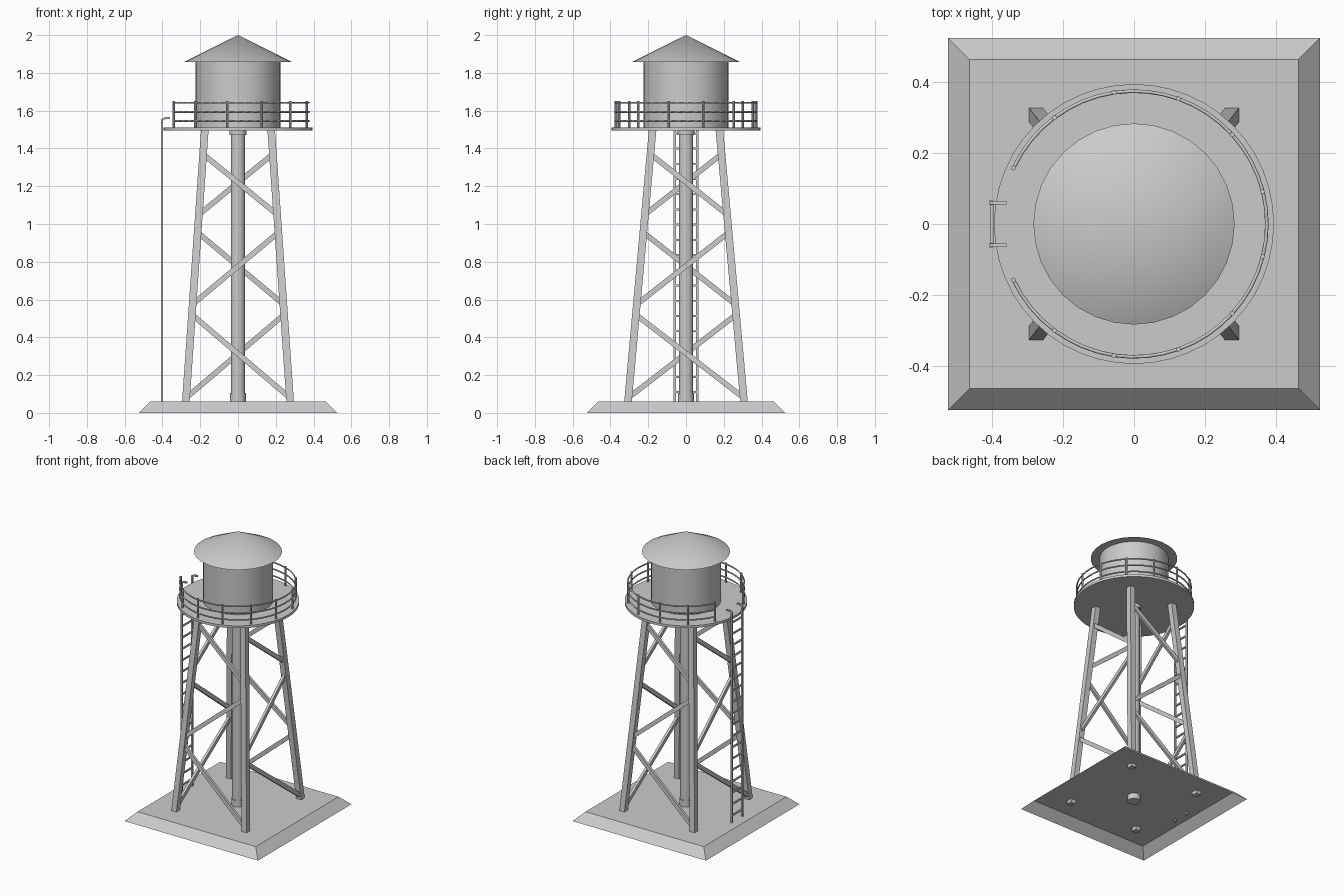
import bpy, bmesh, math
from mathutils import Vector, Matrix

cube = bpy.data.objects.get("Cube")
if cube:
    bpy.data.objects.remove(cube, do_unlink=True)


def finish(bm, name, smooth=False):
    mesh = bpy.data.meshes.new(name)
    bm.to_mesh(mesh)
    bm.free()
    obj = bpy.data.objects.new(name, mesh)
    bpy.context.collection.objects.link(obj)
    if smooth:
        bpy.ops.object.select_all(action='DESELECT')
        obj.select_set(True)
        bpy.context.view_layer.objects.active = obj
        bpy.ops.object.shade_smooth_by_angle(angle=math.radians(40))
    return obj


def add_cone(bm, r1, r2, z1, z2, sides=32, x=0, y=0, turn=0):
    mat = Matrix.Translation((x, y, (z1 + z2) / 2)) @ Matrix.Rotation(turn, 4, 'Z')
    bmesh.ops.create_cone(bm, cap_ends=True, segments=sides, radius1=r1,
                          radius2=r2, depth=z2 - z1, matrix=mat)


def round_part(name, *stages):
    bm = bmesh.new()
    for stage in stages:
        add_cone(bm, *stage)
    return finish(bm, name, True)


def add_bar(bm, a, b, width, depth, side):
    # Box from a to b; depth runs along the side direction
    a, b, side = Vector(a), Vector(b), Vector(side)
    along = (b - a).normalized()
    side = (side - along * side.dot(along)).normalized()
    across = side.cross(along)
    rot = Matrix((across, side, along)).transposed().to_4x4()
    size = Matrix.Diagonal((width, depth, (b - a).length, 1))
    bmesh.ops.create_cube(bm, size=1, matrix=Matrix.Translation((a + b) / 2) @ rot @ size)


def tube(name, paths, radius):
    curve = bpy.data.curves.new(name, 'CURVE')
    curve.dimensions = '3D'
    curve.bevel_depth = radius
    curve.bevel_resolution = 1
    curve.use_fill_caps = True
    for path in paths:
        spline = curve.splines.new('POLY')
        spline.points.add(len(path) - 1)
        for point, co in zip(spline.points, path):
            point.co = (*co, 1)
    obj = bpy.data.objects.new(name, curve)
    bpy.context.collection.objects.link(obj)
    bpy.ops.object.select_all(action='DESELECT')
    obj.select_set(True)
    bpy.context.view_layer.objects.active = obj
    bpy.ops.object.convert(target='MESH')


BASE_TOP, DECK_LOW, DECK_TOP = 0.06, 1.495, 1.512

# Sloped foundation shell, open underneath
bm = bmesh.new()
root2 = math.sqrt(2)
add_cone(bm, 0.525 * root2, 0.465 * root2, 0, BASE_TOP, 4, turn=math.pi / 4)
bm.normal_update()
bmesh.ops.delete(bm, geom=[f for f in bm.faces if f.normal.z < -0.9], context='FACES')
finish(bm, "foundation")


# Four leaning legs with square sections
def leg_point(sx, sy, z):
    t = (z - BASE_TOP) / (DECK_LOW - BASE_TOP)
    return Vector((sx * (0.276 - 0.1 * t), sy * (0.307 - 0.13 * t), z))


corners = [(-1, -1), (1, -1), (1, 1), (-1, 1)]
half = 0.02
bm = bmesh.new()
for sx, sy in corners:
    rings = []
    for z in (0.035, DECK_LOW + 0.005):
        c = leg_point(sx, sy, z)
        rings.append([bm.verts.new(c + Vector((u * half, v * half, 0))) for u, v in corners])
    low, high = rings
    bm.faces.new(low[::-1])
    bm.faces.new(high)
    for i in range(4):
        j = (i + 1) % 4
        bm.faces.new((low[i], low[j], high[j], high[i]))
finish(bm, "legs")

# Zigzag braces, one per panel on each side
bm = bmesh.new()
for i, start in enumerate(corners):
    end = corners[(i + 1) % 4]
    outward = Vector((start[0] + end[0], start[1] + end[1], 0))
    for z_left, z_right in ((1.37, 1.05), (0.575, 0.955), (0.52, 0.08)):
        add_bar(bm, leg_point(*start, z_left), leg_point(*end, z_right), 0.028, 0.018, outward)
finish(bm, "braces")

# Central riser pipe with end collars
round_part("riser_pipe",
           (0.038, 0.038, 0.02, DECK_LOW),
           (0.043, 0.043, 0.02, 0.105),
           (0.046, 0.046, 1.47, DECK_LOW))

# Deck, tank and conical roof
round_part("deck", (0.395, 0.395, DECK_LOW, DECK_TOP, 48))
round_part("tank", (0.226, 0.226, DECK_TOP - 0.005, 1.86))
round_part("roof", (0.284, 0, 1.858, 2.0))

# Guard rail, with a gap at the ladder
RAIL_R, OPEN = 0.375, math.radians(155)


def on_circle(angle, z):
    return (RAIL_R * math.cos(angle), RAIL_R * math.sin(angle), z)


steps = 44
angles = [-OPEN + 2 * OPEN * i / steps for i in range(steps + 1)]
tube("guard_rails", [[on_circle(a, z) for a in angles] for z in (1.545, 1.593, 1.641)], 0.005)

bm = bmesh.new()
for a in angles[::4]:
    x, y, _ = on_circle(a, 0)
    add_cone(bm, 0.007, 0.007, DECK_TOP - 0.005, 1.65, 8, x, y)
finish(bm, "guard_posts", True)

# Ladder with side rails, rungs and bent grab handles
LADDER_X, LADDER_Y = -0.402, 0.06
bm = bmesh.new()
for s in (-1, 1):
    y = s * LADDER_Y
    add_bar(bm, (LADDER_X, y, 0.04), (LADDER_X, y, 1.55), 0.012, 0.012, (1, 0, 0))
    add_bar(bm, (LADDER_X - 0.004, y, 1.55), (-0.385, y, 1.56), 0.011, 0.011, (0, 1, 0))
    add_bar(bm, (-0.39, y, 1.56), (-0.36, y, 1.562), 0.011, 0.011, (0, 1, 0))
rungs = 18
for i in range(rungs):
    z = 0.11 + 1.37 * i / (rungs - 1)
    add_bar(bm, (LADDER_X, -LADDER_Y, z), (LADDER_X, LADDER_Y, z), 0.01, 0.01, (1, 0, 0))
finish(bm, "ladder")
